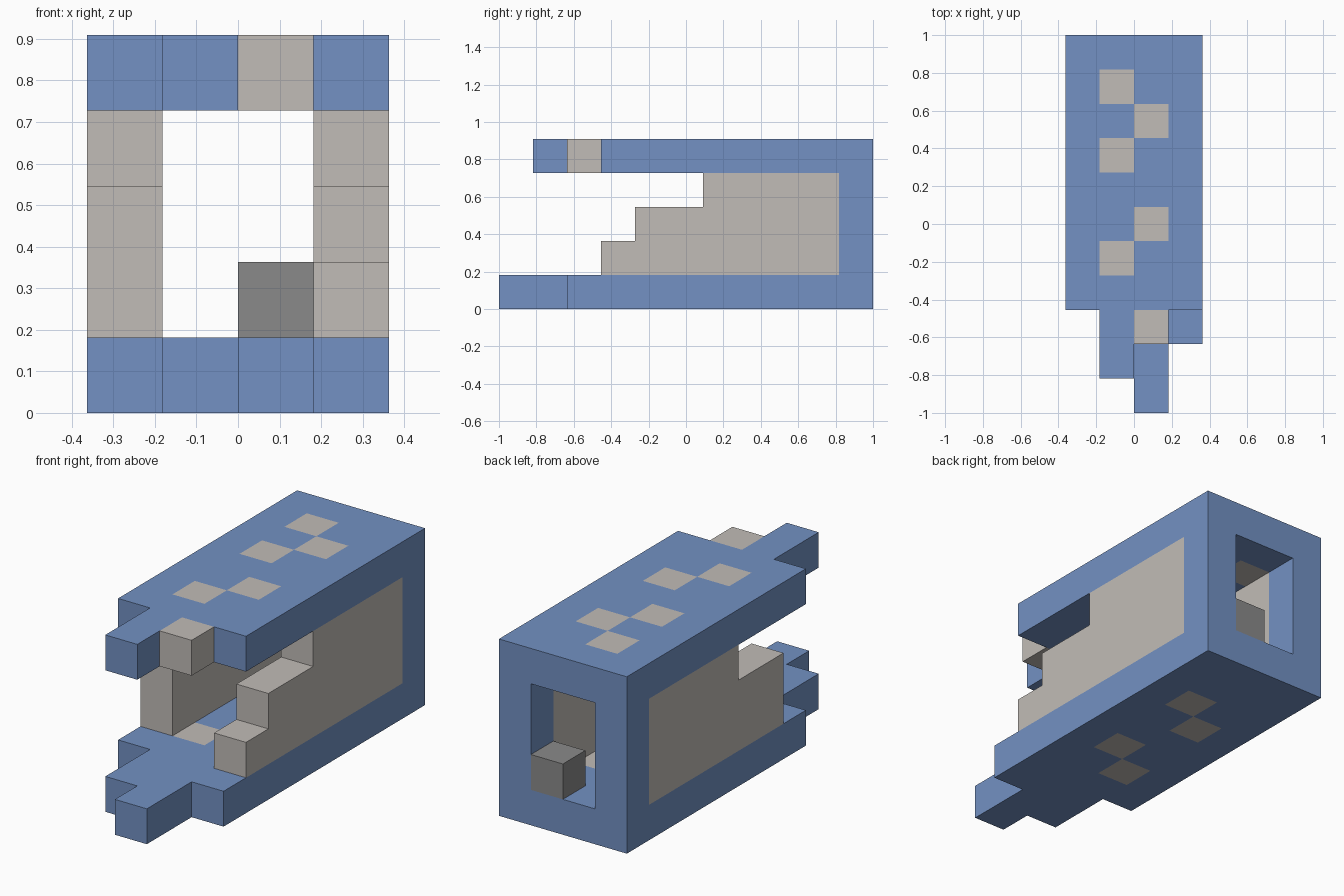
import bpy
import bmesh
from mathutils import Vector

cube = bpy.data.objects.get("Cube")
if cube:
    bpy.data.objects.remove(cube, do_unlink=True)

U = 2 / 11                       # edge of one block
NX, NY, NZ = 4, 11, 5            # blocks along x, y, z


def material(name, srgb):
    rgb = [((c / 255 + 0.055) / 1.055) ** 2.4 for c in srgb]
    mat = bpy.data.materials.new(name)
    mat.use_nodes = True
    mat.diffuse_color = (*rgb, 1)
    mat.node_tree.nodes["Principled BSDF"].inputs["Base Color"].default_value = (*rgb, 1)
    return mat


MATERIALS = [material("blue", (115, 145, 195)),
             material("warm_grey", (193, 188, 183)),
             material("dark_grey", (138, 138, 138))]
BLUE, GREY, DARK = range(3)


def plate(level, starts, studs):
    """Horizontal plate: each column runs from its start block to the back."""
    cells = {(i, j, level): BLUE for i, s in enumerate(starts) for j in range(s, NY)}
    cells.update({(i, j, level): GREY for i, j in studs})
    return cells


def wall(column, starts):
    """Stepped side wall: each layer runs from its start block to the back frame."""
    return {(column, j, k + 1): GREY for k, s in enumerate(starts) for j in range(s, NY - 1)}


def post(column):
    return {(column, NY - 1, k): BLUE for k in range(1, NZ - 1)}


CHECKS = [(2, 8), (1, 7), (2, 5), (1, 4)]
PARTS = {
    "base_plate": plate(0, (3, 1, 0, 2), CHECKS),
    "top_plate": plate(NZ - 1, (3, 1, 3, 3), CHECKS + [(1, 9), (2, 2)]),
    "right_wall": wall(0, (4, 4, 6)),
    "left_wall": wall(3, (3, 4, 6)),
    "right_back_post": post(0),
    "left_back_post": post(3),
    "back_block": {(2, NY - 1, 1): DARK},
}
FILLED = {cell for cells in PARTS.values() for cell in cells}


def build(name, cells):
    """Make the outer faces of a group of blocks, skipping those against a neighbour."""
    bm = bmesh.new()
    used = sorted(set(cells.values()))
    for cell, colour in cells.items():
        centre = Vector(cell) + Vector((0.5, 0.5, 0.5))
        for axis in range(3):
            for sign in (-1, 1):
                normal = Vector((0, 0, 0))
                normal[axis] = sign
                neighbour = tuple(int(c + n) for c, n in zip(cell, normal))
                if neighbour in FILLED:
                    continue
                a = Vector((0, 0, 0))
                a[(axis + 1) % 3] = 0.5
                b = normal.cross(a)
                mid = centre + normal / 2
                corners = [mid - a - b, mid + a - b, mid + a + b, mid - a + b]
                verts = [bm.verts.new(((p.x - NX / 2) * U, (p.y - NY / 2) * U, p.z * U))
                         for p in corners]
                bm.faces.new(verts).material_index = used.index(colour)
    bmesh.ops.remove_doubles(bm, verts=bm.verts, dist=0.001)
    mesh = bpy.data.meshes.new(name)
    bm.to_mesh(mesh)
    bm.free()
    for index in used:
        mesh.materials.append(MATERIALS[index])
    bpy.context.collection.objects.link(bpy.data.objects.new(name, mesh))


for part_name, part_cells in PARTS.items():
    build(part_name, part_cells)
